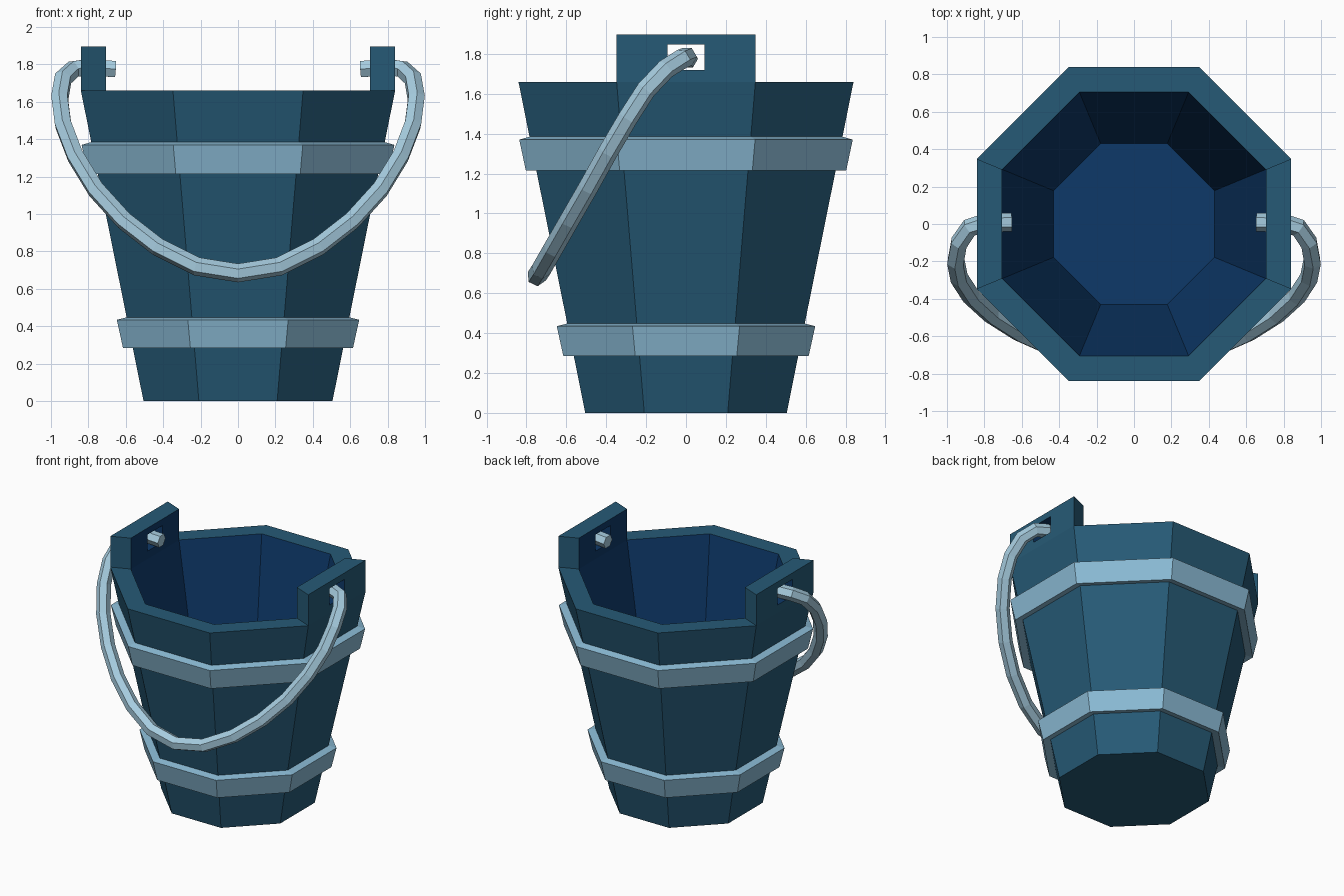
import bpy, bmesh, math

cube = bpy.data.objects.get("Cube")
if cube:
    bpy.data.objects.remove(cube, do_unlink=True)


def material(name, srgb):
    lin = [((c / 255 + 0.055) / 1.055) ** 2.4 for c in srgb] + [1]
    m = bpy.data.materials.new(name)
    m.use_nodes = True
    m.diffuse_color = lin
    m.node_tree.nodes["Principled BSDF"].inputs["Base Color"].default_value = lin
    return m


TEAL = material("teal wood", (38, 90, 118))
NAVY = material("navy inside", (13, 56, 104))
BAND = material("pale blue band", (138, 186, 212))
METAL = material("light handle", (166, 204, 223))

SIDES = 8
CORNER = math.tan(math.pi / SIDES)   # half side length per unit of apothem
TOP, RIM_OUT, RIM_IN = 1.66, 0.84, 0.705


def finish(name, bm, mats):
    bmesh.ops.recalc_face_normals(bm, faces=bm.faces)
    me = bpy.data.meshes.new(name)
    bm.to_mesh(me)
    bm.free()
    for m in mats:
        me.materials.append(m)
    ob = bpy.data.objects.new(name, me)
    bpy.context.collection.objects.link(ob)
    return ob


def octagon(bm, apothem, z):
    r = apothem / math.cos(math.pi / SIDES)
    angles = [(i + 0.5) * 2 * math.pi / SIDES for i in range(SIDES)]
    return [bm.verts.new((r * math.cos(a), r * math.sin(a), z)) for a in angles]


def bridge(bm, a, b, mat=0):
    for i in range(SIDES):
        j = (i + 1) % SIDES
        bm.faces.new((a[i], a[j], b[j], b[i])).material_index = mat


# Bucket body: outer wall, rim, inner wall and floor
bm = bmesh.new()
base = octagon(bm, 0.505, 0)
outer = octagon(bm, RIM_OUT, TOP)
inner = octagon(bm, RIM_IN, TOP)
floor = octagon(bm, 0.43, 0.3)
bridge(bm, base, outer)
bridge(bm, outer, inner)
bridge(bm, inner, floor, 1)
bm.faces.new(base)
bm.faces.new(floor).material_index = 1
finish("bucket_body", bm, [TEAL, NAVY])


# Bands, square to the sloping wall
def band(name, profile):
    bm = bmesh.new()
    rings = [octagon(bm, a, z) for a, z in profile]
    for k, ring in enumerate(rings):
        bridge(bm, ring, rings[(k + 1) % len(rings)])
    finish(name, bm, [BAND])


band("lower_band", [(0.56, 0.297), (0.615, 0.285), (0.648, 0.435), (0.59, 0.449)])
band("upper_band", [(0.745, 1.227), (0.803, 1.215), (0.836, 1.37), (0.78, 1.386)])


# Ears: raised rim segments with a square hole for the handle
def ear(name, side):
    bm = bmesh.new()
    heights = [TOP, 1.72, 1.847, 1.897]

    def sheet(x):
        half = x * CORNER
        return [[bm.verts.new((side * x, y, z)) for y in (-half, -0.092, 0.092, half)]
                for z in heights]

    out, inn = sheet(RIM_OUT), sheet(RIM_IN)
    for r in range(3):
        for c in range(3):
            if (r, c) != (1, 1):
                for g, mat in ((out, 0), (inn, 1)):
                    quad = (g[r][c], g[r][c + 1], g[r + 1][c + 1], g[r + 1][c])
                    bm.faces.new(quad).material_index = mat

    def wall(path, mat):
        for (r, c), (s, d) in zip(path, path[1:]):
            quad = (out[r][c], out[s][d], inn[s][d], inn[r][c])
            bm.faces.new(quad).material_index = mat

    border = [(i, 0) for i in range(4)] + [(3, i) for i in range(1, 4)]
    border += [(i, 3) for i in (2, 1, 0)] + [(0, 2), (0, 1), (0, 0)]
    wall(border, 0)
    wall([(1, 1), (1, 2), (2, 2), (2, 1), (1, 1)], 1)
    finish(name, bm, [TEAL, NAVY])


ear("left_ear", 1)
ear("right_ear", -1)

# Handle: six-sided bar along a mirrored path
half = [(0.655, 0.01, 1.775), (0.80, 0.005, 1.785), (0.88, -0.02, 1.775),
        (0.935, -0.1, 1.725), (0.953, -0.2, 1.62), (0.935, -0.29, 1.48),
        (0.87, -0.39, 1.31), (0.76, -0.49, 1.13), (0.61, -0.585, 0.965),
        (0.43, -0.665, 0.825), (0.22, -0.725, 0.72)]
path = half + [(0, -0.748, 0.685)] + [(-x, y, z) for x, y, z in reversed(half)]
curve = bpy.data.curves.new("handle", "CURVE")
curve.dimensions = "3D"
curve.bevel_depth = 0.05
curve.bevel_resolution = 1
curve.use_fill_caps = True
spline = curve.splines.new("POLY")
spline.points.add(len(path) - 1)
for point, co in zip(spline.points, path):
    point.co = (*co, 1)
spline.use_smooth = False
curve.materials.append(METAL)
handle = bpy.data.objects.new("handle", curve)
bpy.context.collection.objects.link(handle)
bpy.ops.object.select_all(action="DESELECT")
handle.select_set(True)
bpy.context.view_layer.objects.active = handle
bpy.ops.object.convert(target="MESH")
